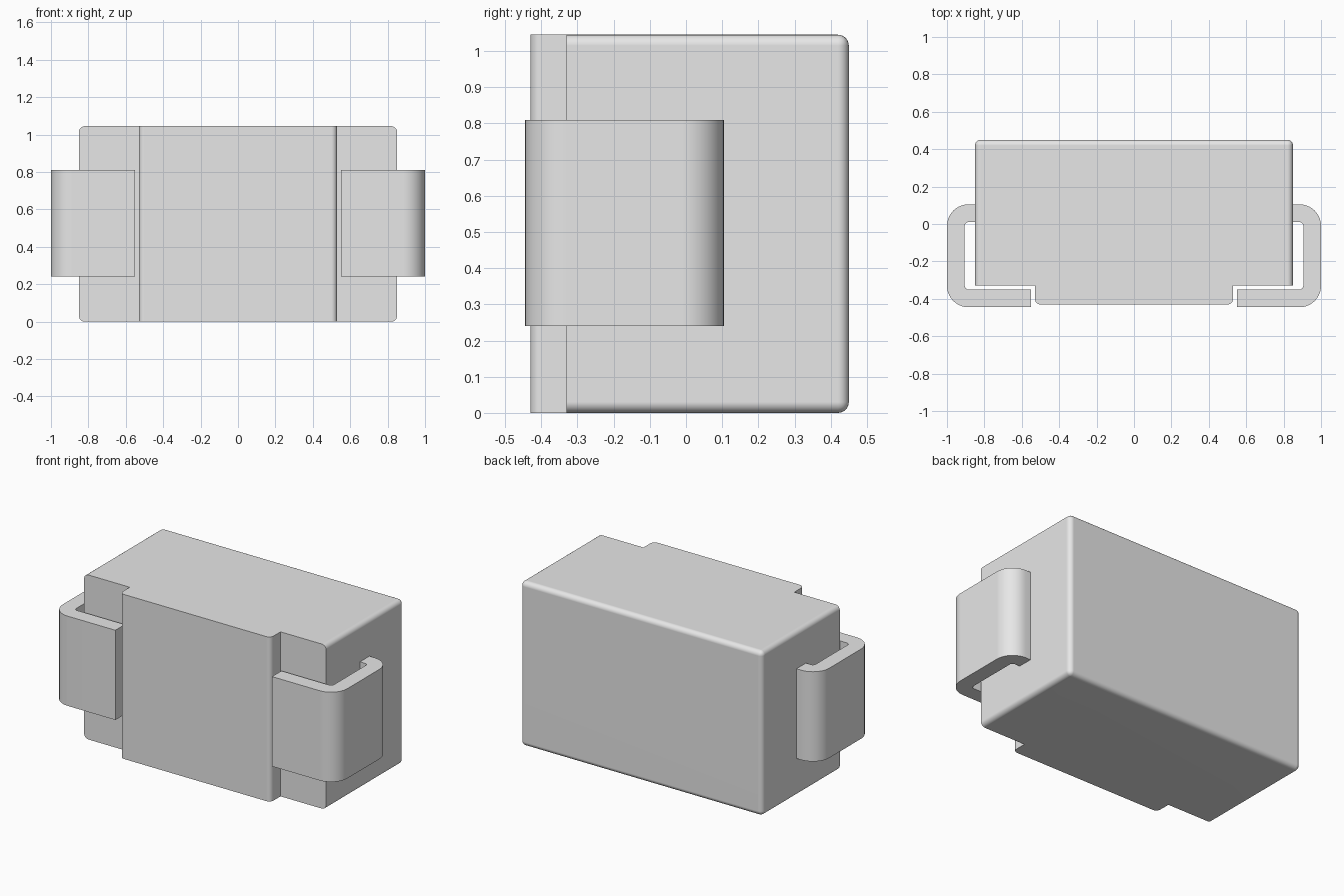
import bpy
import bmesh
from math import sin, cos, pi, radians

if "Cube" in bpy.data.objects:
    bpy.data.objects.remove(bpy.data.objects["Cube"], do_unlink=True)

grey = bpy.data.materials.new("light grey")
grey.use_nodes = True
colour = (0.8, 0.8, 0.8, 1)
grey.diffuse_color = colour
grey.node_tree.nodes["Principled BSDF"].inputs["Base Color"].default_value = colour


def extrude_profile(points, z0, z1):
    """Closed xy profile extruded upright between two heights."""
    bm = bmesh.new()
    face = bm.faces.new([bm.verts.new((x, y, z0)) for x, y in points])
    top = bmesh.ops.extrude_face_region(bm, geom=[face])["geom"]
    for v in top:
        if isinstance(v, bmesh.types.BMVert):
            v.co.z = z1
    bmesh.ops.recalc_face_normals(bm, faces=bm.faces)
    return bm


def round_edges(bm, test, radius, segments=6):
    edges = [e for e in bm.edges if test(e.verts[0].co, e.verts[1].co)]
    bmesh.ops.bevel(bm, geom=edges, offset=radius, offset_type='OFFSET',
                    segments=segments, profile=0.5, affect='EDGES')


def finish(bm, name):
    mesh = bpy.data.meshes.new(name)
    bm.to_mesh(mesh)
    bm.free()
    mesh.materials.append(grey)
    obj = bpy.data.objects.new(name, mesh)
    bpy.context.collection.objects.link(obj)
    bpy.ops.object.select_all(action='DESELECT')
    obj.select_set(True)
    bpy.context.view_layer.objects.active = obj
    bpy.ops.object.shade_smooth_by_angle(angle=radians(35))
    normals = obj.modifiers.new("Flat large faces", 'WEIGHTED_NORMAL')
    normals.keep_sharp = True
    return obj


# Moulded body with a raised pad on the front
W, PAD, HEIGHT = 0.85, 0.53, 1.045
BACK, SHOULDER, FRONT = 0.45, -0.33, -0.43
half = [(PAD, FRONT), (PAD, SHOULDER), (W, SHOULDER), (W, BACK)]
body = extrude_profile(half + [(-x, y) for x, y in reversed(half)], 0, HEIGHT)


def outer_edge(a, b):
    at_back = a.y > 0.4 and b.y > 0.4
    along_side = abs(a.x) > 0.8 and abs(a.x - b.x) < 0.01 and abs(a.y - b.y) > 0.1
    return at_back or along_side


def pad_edge(a, b):
    return a.y < -0.4 and b.y < -0.4 and abs(a.z - b.z) > 0.1


round_edges(body, outer_edge, 0.03)
round_edges(body, pad_edge, 0.03)
finish(body, "body")


# Bent metal terminals wrapping from the sides to the front
def arc(cx, cy, radius, start, steps=10):
    """Quarter circle, turning clockwise from the start angle."""
    return [(cx + radius * cos(start - pi / 2 * i / steps),
             cy + radius * sin(start - pi / 2 * i / steps)) for i in range(steps + 1)]


TOP, BOTTOM, T, R, r = 0.105, -0.445, 0.095, 0.115, 0.02
TIP, ROOT = 0.55, 0.85
outer = ([(ROOT, TOP)] + arc(1 - R, TOP - R, R, pi / 2)
         + arc(1 - R, BOTTOM + R, R, 0) + [(TIP, BOTTOM)])
inner = ([(ROOT, TOP - T)] + arc(1 - R, TOP - R, r, pi / 2)
         + arc(1 - R, BOTTOM + R, r, 0) + [(TIP, BOTTOM + T)])
section = outer + inner[::-1]

for name, side in (("left_terminal", 1), ("right_terminal", -1)):
    finish(extrude_profile([(side * x, y) for x, y in section], 0.24, 0.81), name)
